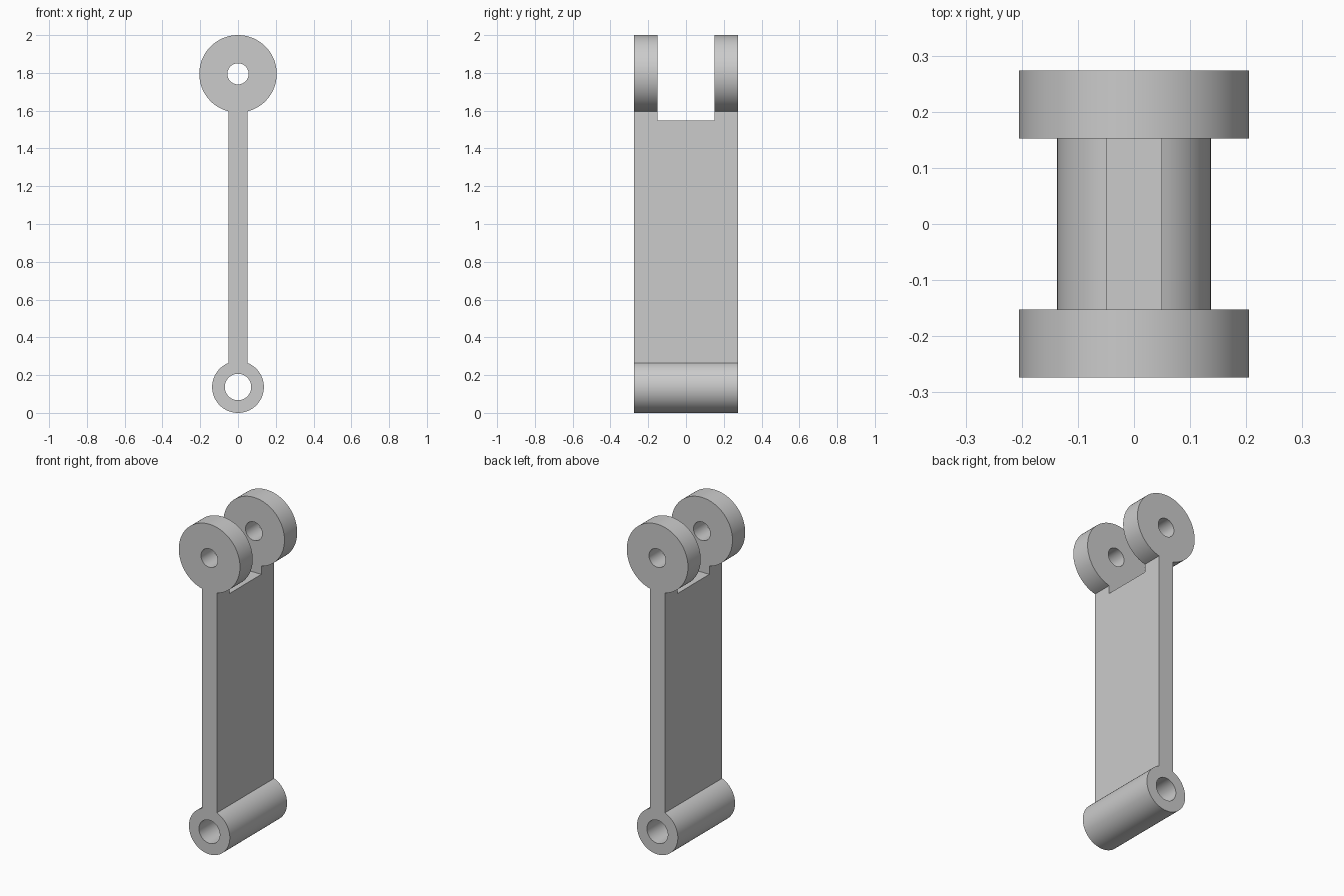
import bpy
import bmesh
from math import asin, cos, sin, pi

cube = bpy.data.objects.get("Cube")
if cube:
    bpy.data.objects.remove(cube, do_unlink=True)

HALF_DEPTH, SLOT_HALF = 0.274, 0.152
WEB_HALF = 0.05
TOP_Z, TOP_R, TOP_HOLE = 1.795, 0.205, 0.056
LOW_Z, LOW_R, LOW_HOLE = 0.137, 0.137, 0.07
SLOT_FLOOR = 1.547

grey = bpy.data.materials.new("plain grey")
grey.use_nodes = True
grey.diffuse_color = (0.6, 0.6, 0.6, 1)
grey.node_tree.nodes["Principled BSDF"].inputs["Base Color"].default_value = (0.6, 0.6, 0.6, 1)


def arc(z, r, start, end, steps=72):
    """Points (x, z) along an arc, with angles measured from +x."""
    angles = [start + (end - start) * i / steps for i in range(steps + 1)]
    return [(r * cos(a), z + r * sin(a)) for a in angles]


def extrude(name, outline, half_depth):
    """Extrude an x-z outline symmetrically along y."""
    bm = bmesh.new()
    face = bm.faces.new([bm.verts.new((x, -half_depth, z)) for x, z in outline])
    moved = bmesh.ops.extrude_face_region(bm, geom=[face])["geom"]
    bmesh.ops.translate(bm, vec=(0, 2 * half_depth, 0),
                        verts=[v for v in moved if isinstance(v, bmesh.types.BMVert)])
    bmesh.ops.recalc_face_normals(bm, faces=bm.faces)
    mesh = bpy.data.meshes.new(name)
    bm.to_mesh(mesh)
    bm.free()
    mesh.materials.append(grey)
    obj = bpy.data.objects.new(name, mesh)
    bpy.context.collection.objects.link(obj)
    return obj


# Link body: large top eye, thin web and small lower eye in one outline
top_gap = asin(WEB_HALF / TOP_R)
low_gap = asin(WEB_HALF / LOW_R)
outline = (arc(TOP_Z, TOP_R, -pi / 2 + top_gap, 1.5 * pi - top_gap)
           + arc(LOW_Z, LOW_R, pi / 2 + low_gap, 2.5 * pi - low_gap))
link = extrude("clevis_link", outline, HALF_DEPTH)

# Fork slot and pin holes
slot = [(-0.5, SLOT_FLOOR), (0.5, SLOT_FLOOR), (0.5, 2.5), (-0.5, 2.5)]
cutters = [
    extrude("fork_slot_cutter", slot, SLOT_HALF),
    extrude("top_pin_cutter", arc(TOP_Z, TOP_HOLE, 0, 2 * pi)[:-1], 0.5),
    extrude("lower_pin_cutter", arc(LOW_Z, LOW_HOLE, 0, 2 * pi)[:-1], 0.5),
]
bpy.context.view_layer.objects.active = link
for cutter in cutters:
    cutter.hide_render = True
    cut = link.modifiers.new(cutter.name, "BOOLEAN")
    cut.operation, cut.solver, cut.object = "DIFFERENCE", "EXACT", cutter
    bpy.ops.object.modifier_apply(modifier=cut.name)
    bpy.data.objects.remove(cutter, do_unlink=True)

# Smooth eyes and bores, sharp rims
bpy.ops.object.select_all(action="DESELECT")
link.select_set(True)
bpy.ops.object.shade_smooth_by_angle(angle=pi / 6)
